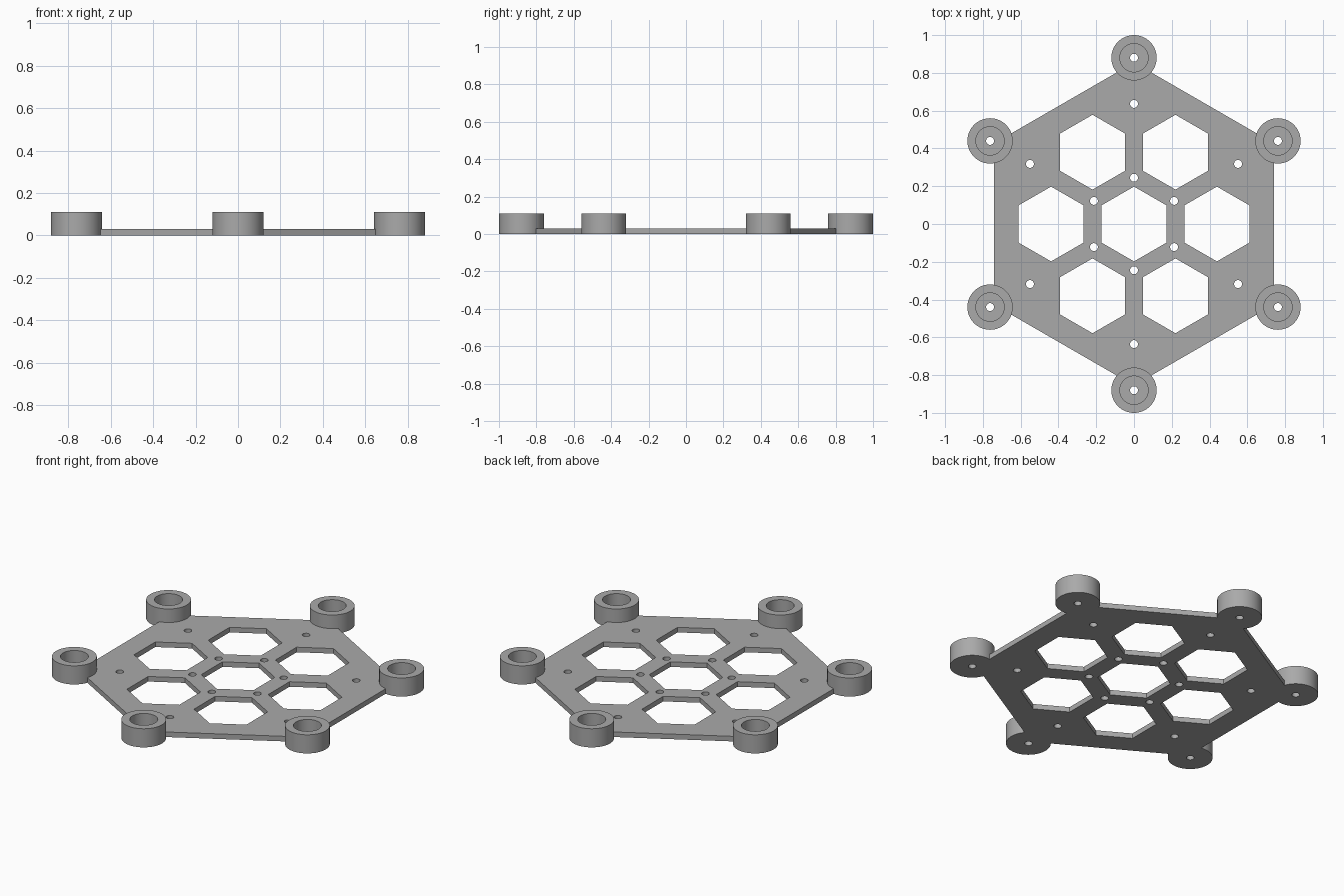
import bpy
import bmesh
from math import radians
from mathutils import Matrix, Vector

PLATE_T = 0.03
BOSS_H = 0.11
BOSS_DIST = 0.88
HOLE_R = 0.021

cube = bpy.data.objects.get("Cube")
if cube:
    bpy.data.objects.remove(cube, do_unlink=True)

grey = bpy.data.materials.new("plain grey")
grey.use_nodes = True
color = (0.4, 0.4, 0.4, 1)
grey.diffuse_color = color
grey.node_tree.nodes["Principled BSDF"].inputs["Base Color"].default_value = color


def ring(dist, start):
    """Six points evenly spaced on a circle."""
    return [Matrix.Rotation(radians(start + 60 * k), 3, 'Z') @ Vector((dist, 0, 0))
            for k in range(6)]


def prisms(name, centres, radius, z0, z1, sides):
    """One object holding an upright prism at each centre, a corner facing +y."""
    bm = bmesh.new()
    for c in centres:
        place = Matrix.Translation((c.x, c.y, (z0 + z1) / 2)) @ Matrix.Rotation(radians(90), 4, 'Z')
        # Cone primitives start on the y axis for six sides, so turn to match
        made = bmesh.ops.create_cone(bm, cap_ends=True, segments=sides, radius1=radius,
                                     radius2=radius, depth=z1 - z0)["verts"]
        corner = max(made, key=lambda v: v.co.x)
        turn = Matrix.Rotation(-corner.co.xy.to_3d().angle(Vector((1, 0, 0))), 4, 'Z')
        if abs((turn @ corner.co).y) > 0.0001:
            turn.transpose()
        bmesh.ops.transform(bm, matrix=place @ turn, verts=made)
    mesh = bpy.data.meshes.new(name)
    bm.to_mesh(mesh)
    bm.free()
    mesh.materials.append(grey)
    obj = bpy.data.objects.new(name, mesh)
    bpy.context.collection.objects.link(obj)
    return obj


def combine(target, tool, operation):
    """Apply a boolean and discard the tool."""
    mod = target.modifiers.new(tool.name, 'BOOLEAN')
    mod.operation, mod.object, mod.solver = operation, tool, 'EXACT'
    bpy.context.view_layer.objects.active = target
    bpy.ops.object.modifier_apply(modifier=mod.name)
    bpy.data.objects.remove(tool, do_unlink=True)


centre = [Vector((0, 0, 0))]
corners = ring(BOSS_DIST, 30)

# Hexagonal base plate with a round boss on each corner
frame = prisms("hexagonal_frame", centre, 0.855, 0, PLATE_T, 6)
combine(frame, prisms("corner_bosses", corners, 0.12, 0, BOSS_H, 64), 'UNION')

# Pockets in the bosses
combine(frame, prisms("boss_pockets", corners, 0.075, PLATE_T, BOSS_H + 0.1, 64), 'DIFFERENCE')

# Seven hexagonal windows
combine(frame, prisms("windows", centre + ring(0.439, 0), 0.198, -0.1, 0.2, 6), 'DIFFERENCE')

# Screw holes: inner ring, outer ring and one through each boss
holes = ring(0.245, 30) + ring(0.636, 30) + corners
combine(frame, prisms("screw_holes", holes, HOLE_R, -0.1, 0.2, 32), 'DIFFERENCE')

# Smooth round walls, crisp edges
bpy.ops.object.select_all(action='DESELECT')
frame.select_set(True)
bpy.context.view_layer.objects.active = frame
bpy.ops.object.shade_smooth_by_angle(angle=radians(30))
